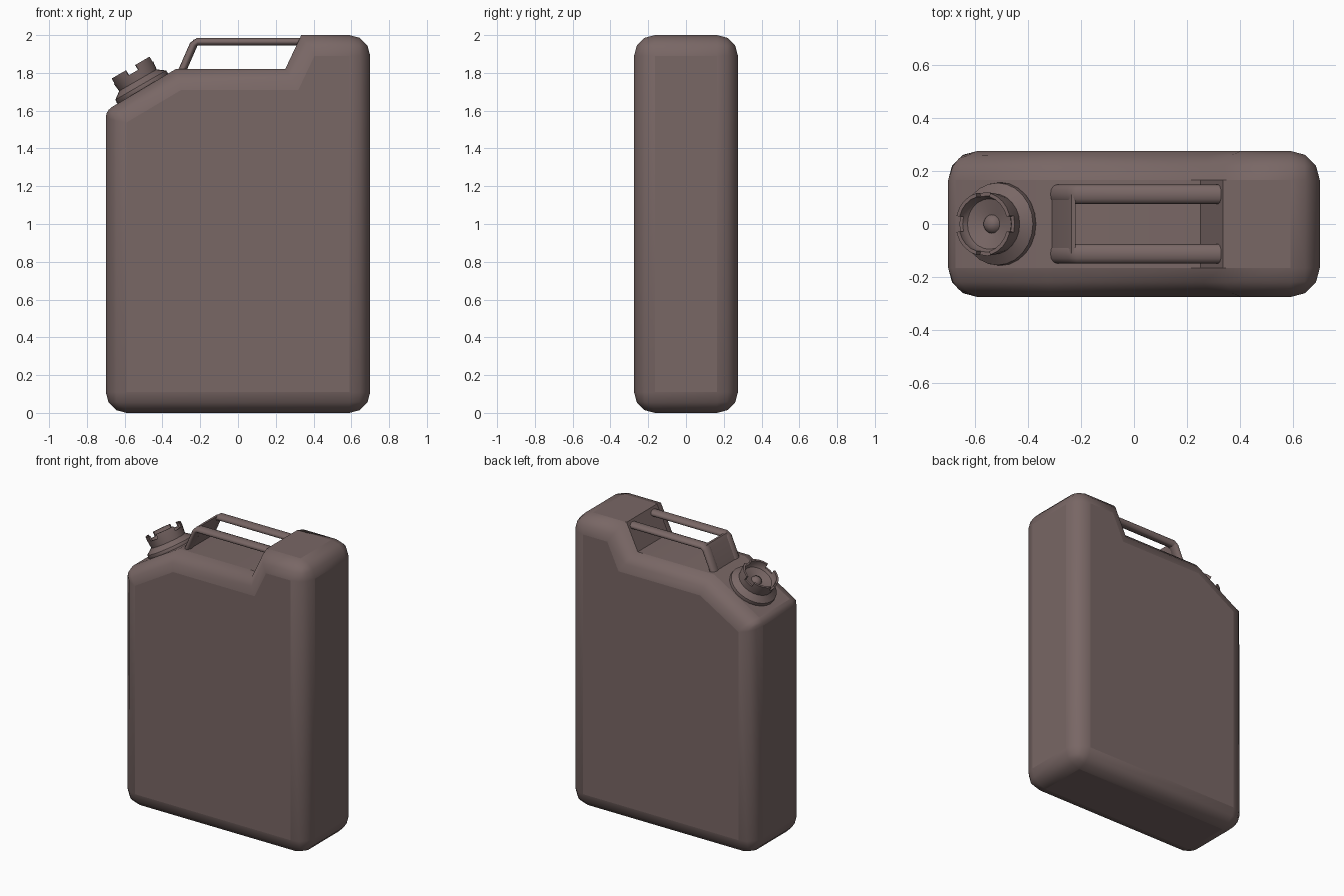
import bpy, bmesh
from math import cos, sin, pi, radians
from mathutils import Vector, Matrix

cube = bpy.data.objects.get("Cube")
if cube:
    bpy.data.objects.remove(cube)

COLOR = (0.19, 0.135, 0.13, 1)
paint = bpy.data.materials.new("dull brown")
paint.use_nodes = True
paint.diffuse_color = COLOR
bsdf = next(n for n in paint.node_tree.nodes if n.type == 'BSDF_PRINCIPLED')
bsdf.inputs["Base Color"].default_value = COLOR


def finish(bm, name, angle=35):
    bmesh.ops.recalc_face_normals(bm, faces=bm.faces)
    mesh = bpy.data.meshes.new(name)
    bm.to_mesh(mesh)
    bm.free()
    obj = bpy.data.objects.new(name, mesh)
    bpy.context.collection.objects.link(obj)
    mesh.materials.append(paint)
    bpy.ops.object.select_all(action='DESELECT')
    obj.select_set(True)
    bpy.context.view_layer.objects.active = obj
    bpy.ops.object.shade_smooth_by_angle(angle=radians(angle))
    return obj


def skin(bm, rings, closed=False, caps=False):
    """Join equal rings of vertices; returns the faces row by row."""
    n = len(rings[0])
    rows = []
    for a, b in zip(rings, rings[1:]):
        rows.append([bm.faces.new((a[i], a[(i + 1) % n], b[(i + 1) % n], b[i]))
                     for i in range(n)])
    if caps:
        bm.faces.new(rings[0])
        bm.faces.new(rings[-1])
    return rows


# Can body: side profile, deepened, with chosen edges rounded
HALF = 0.275
# x, z, roundness of the cross edge at that corner
profile = [(-0.7, 0, 1), (0.7, 0, 1), (0.7, 2, 1), (0.335, 2, 0),
           (0.25, 1.82, 0), (-0.33, 1.82, 0), (-0.7, 1.6, 0.3)]
bm = bmesh.new()
weight = bm.edges.layers.float.new("bevel_weight_edge")
front, back = [[bm.verts.new((x, y, z)) for x, z, r in profile] for y in (-HALF, HALF)]
skin(bm, [front, back], caps=True)
for e in bm.edges:
    e[weight] = 1
for a, b, p in zip(front, back, profile):
    bm.edges.get((a, b))[weight] = p[2]
body = finish(bm, "can_body")
bevel = body.modifiers.new("rounding", 'BEVEL')
bevel.limit_method = 'WEIGHT'
bevel.width = 0.11
bevel.segments = 3
bevel.use_clamp_overlap = False


# Handle: two flat-oval rails bending down to the shoulder
path = [(0.37, 1.965), (-0.215, 1.965), (-0.235, 1.95), (-0.305, 1.79)]
for side, y0 in (("left_of_center", -0.112), ("right_of_center", 0.112)):
    bm = bmesh.new()
    rings = []
    for i, (x, z) in enumerate(path):
        before = Vector(path[max(i - 1, 0)])
        after = Vector(path[min(i + 1, len(path) - 1)])
        d = (after - before).normalized()
        rings.append([bm.verts.new((x - d.y * 0.021 * sin(t),
                                    y0 + 0.036 * cos(t),
                                    z + d.x * 0.021 * sin(t)))
                      for t in (2 * pi * k / 12 for k in range(12))])
    skin(bm, rings, caps=True)
    name = "handle_rail_front" if y0 < 0 else "handle_rail_back"
    finish(bm, name, 50)

# Sloping web that closes the bent end of the handle
web = [(-0.322, 1.79), (-0.25, 1.955), (-0.235, 1.976), (-0.22, 1.976),
       (-0.22, 1.945), (-0.288, 1.79)]
bm = bmesh.new()
skin(bm, [[bm.verts.new((x, y, z)) for x, z in web] for y in (-0.112, 0.112)], caps=True)
finish(bm, "handle_web")

# Filler cap: turned profile (radius, height), tilted to sit on the shoulder
SIDES = 24
turned = [(0.145, -0.03), (0.157, 0), (0.155, 0.02), (0.125, 0.042), (0.115, 0.05),
          (0.12, 0.097), (0.106, 0.097), (0.095, 0.08), (0.035, 0.062),
          (0.028, 0.075), (0.012, 0.084)]
RIM_ROW = 5
bm = bmesh.new()
rings = [[bm.verts.new((r * cos(t), r * sin(t), h))
          for t in (2 * pi * k / SIDES for k in range(SIDES))] for r, h in turned]
rows = skin(bm, rings, caps=True)
# Raise the rim between four notches
teeth = [f for i, f in enumerate(rows[RIM_ROW]) if i % 6 not in (0, 5)]
bmesh.ops.recalc_face_normals(bm, faces=bm.faces)
raised = bmesh.ops.extrude_face_region(bm, geom=teeth)["geom"]
bmesh.ops.delete(bm, geom=[f for f in teeth if f.is_valid], context='FACES_ONLY')
bmesh.ops.translate(bm, vec=(0, 0, 0.03),
                    verts=[v for v in raised if isinstance(v, bmesh.types.BMVert)])
tilt = Matrix.Translation((-0.505, 0, 1.718)) @ Matrix.Rotation(radians(-30), 4, 'Y')
bm.transform(tilt)
finish(bm, "filler_cap")
